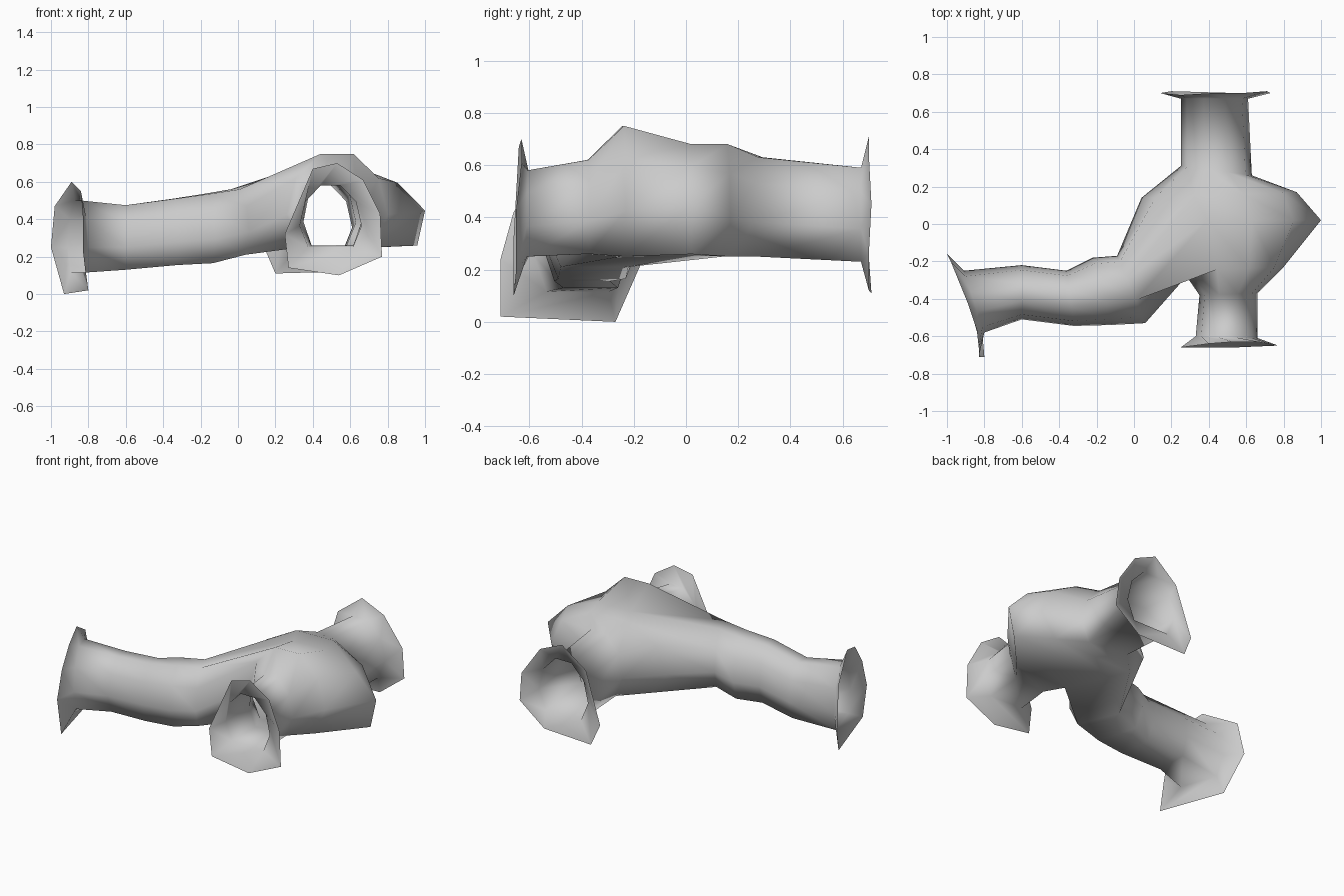
import bpy, bmesh

if "Cube" in bpy.data.objects:
    bpy.data.objects.remove(bpy.data.objects["Cube"])

# Arched cross-section (u across, v up); the chamber has a wide floor on its right
ARCH = [(-.72, 0), (.72, 0), (1, .35), (.82, .74), (.32, 1), (-.32, 1), (-.82, .74), (-1, .35)]
CHAMBER = [(-.72, 0), (.91, .01), (1, .45), (.68, .8), (.2, 1), (-.32, 1), (-.82, .74), (-1, .35)]
N = len(ARCH)
bm = bmesh.new()


def ring(a, b, z0, z1, sec=ARCH):
    """Ring spanning plan points a to b and heights z0 to z1."""
    return [bm.verts.new((a[0] + (b[0] - a[0]) * (u + 1) / 2,
                          a[1] + (b[1] - a[1]) * (u + 1) / 2,
                          z0 + (z1 - z0) * v)) for u, v in sec]


def rim(points):
    """Ragged flared rim from explicit points, same order as the section."""
    return [bm.verts.new(p) for p in points]


def loft(rings, skip=()):
    for k, (p, q) in enumerate(zip(rings, rings[1:])):
        for i in range(N):
            if (k, i) not in skip:
                j = (i + 1) % N
                bm.faces.new((p[i], p[j], q[j], q[i]))


# Main passage with the wide chamber, front to back, left wall left open
main = [
    rim([(.27, -.66, .14), (.54, -.66, .10), (.77, -.65, .20), (.76, -.65, .43),
         (.67, -.63, .61), (.53, -.63, .70), (.40, -.64, .67), (.25, -.66, .32)]),
    ring((.33, -.60), (.66, -.61), .25, .58),
    ring((.35, -.38), (.66, -.37), .26, .62),
    ring((.26, -.25), (.80, -.23), .25, .75),
    ring((.08, .02), (1.0, .02), .255, .68, CHAMBER),
    ring((.04, .14), (.87, .17), .25, .68),
    ring((.25, .31), (.63, .26), .25, .63),
    ring((.25, .67), (.61, .67), .23, .59),
    rim([(.20, .71, .11), (.55, .70, .12), (.73, .70, .26), (.71, .71, .45),
         (.58, .70, .64), (.42, .70, .71), (.25, .69, .58), (.14, .70, .25)]),
]
loft(main, [(k, i) for k in (3, 4) for i in (5, 6, 7)])

# Side passage running left to its own flared mouth
side = [
    ring((-.09, -.17), (.06, -.53), .21, .56),
    ring((-.22, -.18), (-.12, -.54), .165, .535),
    ring((-.36, -.25), (-.32, -.545), .155, .51),
    ring((-.60, -.22), (-.60, -.51), .13, .475),
    ring((-.91, -.25), (-.80, -.58), .115, .50),
    rim([(-.93, -.27, .0), (-.80, -.71, .02), (-.83, -.71, .24), (-.83, -.66, .42),
         (-.84, -.57, .55), (-.89, -.42, .60), (-.98, -.20, .47), (-1.0, -.16, .25)]),
]
loft(side)

# Join the side passage to the chamber opening
s, front, mid, back = side[0], main[3], main[4], main[5]
for i, j in ((0, 7), (7, 6), (6, 5)):           # rear wall
    bm.faces.new((s[i], s[j], back[j], back[i]))
for i, j, p, q in ((1, 2, 0, 7), (2, 3, 7, 6), (3, 4, 6, 5)):  # front wall
    bm.faces.new((s[i], s[j], front[q], front[p]))
for r, f, m in ((5, 4, 5), (0, 1, 0)):          # roof and floor
    bm.faces.new((s[r], back[m], mid[m]))
    bm.faces.new((s[r], mid[m], s[f]))
    bm.faces.new((s[f], mid[m], front[m]))

# Finish as one smooth open shell
bmesh.ops.recalc_face_normals(bm, faces=bm.faces[:])
for f in bm.faces:
    f.smooth = True
mesh = bpy.data.meshes.new("tunnel_junction")
bm.to_mesh(mesh)
bm.free()
obj = bpy.data.objects.new("tunnel_junction", mesh)
bpy.context.collection.objects.link(obj)
